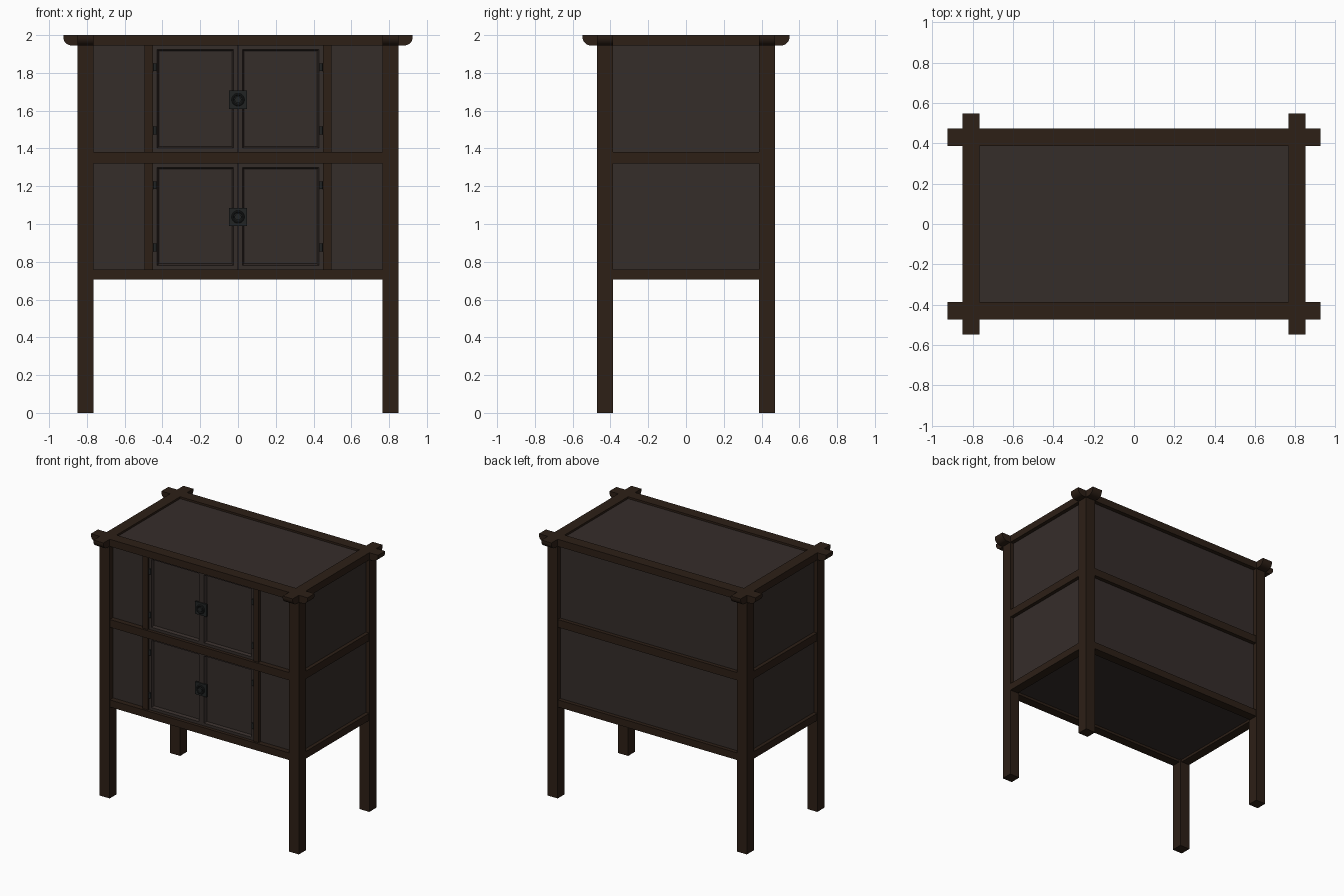
import bpy, bmesh, math
from mathutils import Matrix, Vector

if "Cube" in bpy.data.objects:
    bpy.data.objects.remove(bpy.data.objects["Cube"])


def material(name, rgb):
    m = bpy.data.materials.new(name)
    m.diffuse_color = (*rgb, 1)
    m.use_nodes = True
    m.node_tree.nodes["Principled BSDF"].inputs["Base Color"].default_value = m.diffuse_color
    return m


FRAME = material("dark_frame_wood", (0.026, 0.014, 0.008))
PANEL = material("panel_wood", (0.036, 0.026, 0.023))
METAL = material("dark_metal", (0.015, 0.017, 0.017))


def finish(name, bm, mat):
    bmesh.ops.recalc_face_normals(bm, faces=bm.faces)
    me = bpy.data.meshes.new(name)
    bm.to_mesh(me)
    bm.free()
    me.materials.append(mat)
    ob = bpy.data.objects.new(name, me)
    bpy.context.collection.objects.link(ob)
    return ob


def box_mesh(x, y, z):
    bm = bmesh.new()
    bmesh.ops.create_cube(bm, size=1)
    for v in bm.verts:
        v.co = Vector([(a + b) / 2 + c * (b - a) for c, (a, b) in zip(v.co, (x, y, z))])
    return bm


def box(name, x, y, z, mat=FRAME):
    return finish(name, box_mesh(x, y, z), mat)


def top_rail(name, half, centre, along_x):
    # bar whose lower end corners are rounded off
    bm = bmesh.new()
    z0, z1, r = 1.945, 2.0, 0.045
    arc = [(half - r + r * math.sin(a), z0 + r - r * math.cos(a))
           for a in (math.pi / 2 * i / 8 for i in range(9))]
    prof = arc + [(half, z1), (-half, z1)] + [(-u, z) for u, z in reversed(arc)]
    w = 0.0425
    verts = [bm.verts.new((u, centre - w, z) if along_x else (centre - w, u, z)) for u, z in prof]
    face = bm.faces.new(verts)
    ext = bmesh.ops.extrude_face_region(bm, geom=[face])["geom"]
    shift = (0, 2 * w, 0) if along_x else (2 * w, 0, 0)
    bmesh.ops.translate(bm, vec=shift, verts=[g for g in ext if isinstance(g, bmesh.types.BMVert)])
    finish(name, bm, FRAME)


def cylinder(name, loc, radius, depth, rot, segments=20):
    bm = bmesh.new()
    bmesh.ops.create_cone(bm, cap_ends=True, segments=segments, radius1=radius, radius2=radius,
                          depth=depth, matrix=Matrix.Translation(loc) @ rot)
    return finish(name, bm, METAL)


def door(name, x, z):
    # frame with a sloped moulding down to the recessed panel
    bm = box_mesh(x, (-0.445, -0.41), z)
    front = min(bm.faces, key=lambda f: f.calc_center_median().y)
    bmesh.ops.inset_region(bm, faces=[front], thickness=0.03, depth=0)
    bmesh.ops.inset_region(bm, faces=[front], thickness=0.012, depth=-0.02)
    finish(name, bm, PANEL)


PX, PY = (0.765, 0.85), (0.387, 0.472)   # post spans
tiers = {"lower": (0.76, 1.32), "upper": (1.38, 1.945)}
rails = {"bottom": (0.705, 0.76), "middle": (1.32, 1.38)}


def side(span, s):
    return tuple(sorted((span[0] * s, span[1] * s)))


# corner posts
for sx, nx in ((-1, "left"), (1, "right")):
    for sy, ny in ((-1, "front"), (1, "back")):
        box(f"{ny}_{nx}_post", side(PX, sx), side(PY, sy), (0, 1.945))

# crossing top rails
for s, n in ((-1, "front"), (1, "back")):
    top_rail(f"top_rail_{n}", 0.925, s * 0.4295, True)
for s, n in ((-1, "left"), (1, "right")):
    top_rail(f"top_rail_{n}", 0.548, s * 0.8075, False)

# bottom and middle rails
for rn, z in rails.items():
    for s, n in ((-1, "front"), (1, "back")):
        box(f"{rn}_rail_{n}", (-0.765, 0.765), side((0.40, 0.47), s), z)
    for s, n in ((-1, "left"), (1, "right")):
        box(f"{rn}_rail_{n}", side((0.778, 0.848), s), (-0.387, 0.387), z)

# horizontal boards
for n, z in (("top_panel", (1.965, 1.985)), ("shelf", (1.34, 1.36)), ("floor_panel", (0.725, 0.745))):
    box(n, (-0.78, 0.78), (-0.40, 0.40), z, PANEL)

for tn, z in tiers.items():
    # back and end panels
    box(f"{tn}_back_panel", (-0.765, 0.765), (0.42, 0.44), z, PANEL)
    for s, n in ((-1, "left"), (1, "right")):
        box(f"{tn}_end_panel_{n}", side((0.80, 0.82), s), (-0.387, 0.387), z, PANEL)
        # front fixed panel, stile and door
        box(f"{tn}_front_panel_{n}", side((0.495, 0.765), s), (-0.43, -0.41), z, PANEL)
        box(f"{tn}_stile_{n}", side((0.45, 0.495), s), (-0.455, -0.40), z)
        door(f"{tn}_door_{n}", side((0.002, 0.449), s), z)
        # hinges
        for i, hz in enumerate((z[0] + 0.115, z[1] - 0.115)):
            h = cylinder(f"{tn}_hinge_{n}_{i}", (s * 0.44, -0.449, hz), 0.009, 0.042, Matrix(), 12)
            h.select_set(True)
    # lock plate, boss and ring handle
    cz = z[0] + 0.278
    box(f"{tn}_lock_plate", (-0.048, 0.048), (-0.453, -0.44), (cz - 0.048, cz + 0.048), METAL)
    turn = Matrix.Rotation(math.pi / 2, 4, "X")
    boss = cylinder(f"{tn}_lock_boss", (0, -0.456, cz), 0.018, 0.02, turn)
    bpy.ops.mesh.primitive_torus_add(location=(0, -0.457, cz), rotation=(math.pi / 2, 0, 0),
                                     major_radius=0.028, minor_radius=0.006,
                                     major_segments=28, minor_segments=10)
    ring = bpy.context.object
    ring.name = f"{tn}_ring_handle"
    ring.data.materials.append(METAL)

# smooth the round metal and the rounded rail ends, keeping edges sharp
bpy.ops.object.select_all(action="DESELECT")
for ob in bpy.context.scene.objects:
    if any(k in ob.name for k in ("hinge", "boss", "ring", "top_rail")):
        ob.select_set(True)
        bpy.context.view_layer.objects.active = ob
bpy.ops.object.shade_smooth_by_angle(angle=math.radians(35))
